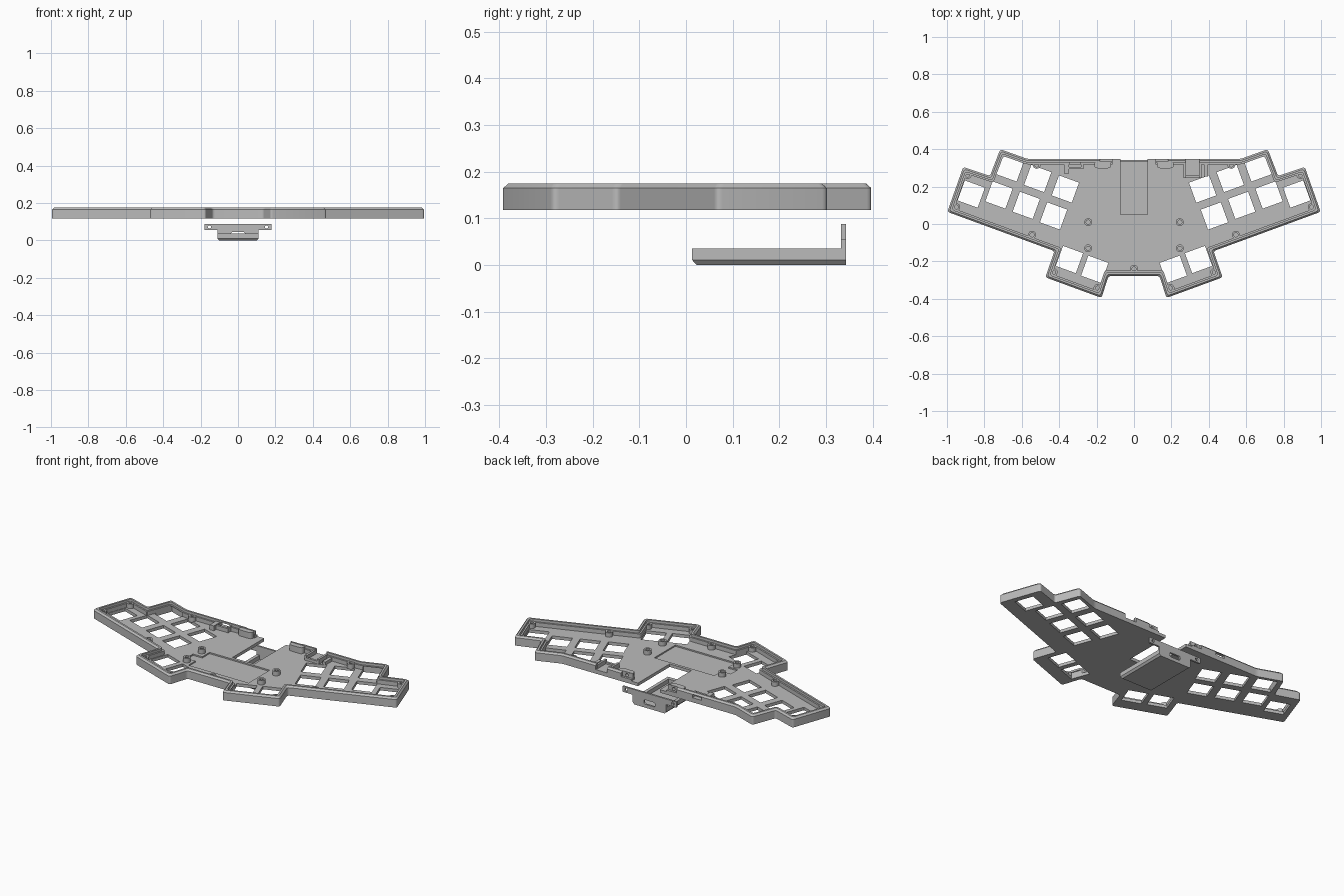
import bpy, bmesh, math
from mathutils import Vector, Matrix

if "Cube" in bpy.data.objects:
    bpy.data.objects.remove(bpy.data.objects["Cube"])

grey = bpy.data.materials.new("plain grey")
grey.use_nodes = True
grey.diffuse_color = (0.5, 0.5, 0.5, 1)
grey.node_tree.nodes["Principled BSDF"].inputs["Base Color"].default_value = (0.5, 0.5, 0.5, 1)

BASE, FLOOR, POST, RIM = 0.118, 0.136, 0.16, 0.175
TILT = math.radians(20)


def finish(bm, name):
    bmesh.ops.recalc_face_normals(bm, faces=bm.faces)
    mesh = bpy.data.meshes.new(name)
    bm.to_mesh(mesh)
    bm.free()
    mesh.materials.append(grey)
    ob = bpy.data.objects.new(name, mesh)
    bpy.context.collection.objects.link(ob)
    return ob


def loft(bm, loops, along_y=False):
    """Skin a stack of (outline, height) loops and cap both ends."""
    rings = [[bm.verts.new((a, h, b) if along_y else (a, b, h)) for a, b in pts] for pts, h in loops]
    for low, high in zip(rings, rings[1:]):
        for i in range(len(low)):
            j = (i + 1) % len(low)
            bm.faces.new((low[i], low[j], high[j], high[i]))
    bm.faces.new(rings[0][::-1])
    bm.faces.new(rings[-1])


def rect(x0, x1, y0, y1):
    return [(x0, y0), (x1, y0), (x1, y1), (x0, y1)]


def circle(x, y, r, n=20):
    return [(x + r * math.cos(math.tau * i / n), y + r * math.sin(math.tau * i / n)) for i in range(n)]


def box(bm, x0, x1, y0, y1, z0, z1):
    loft(bm, [(rect(x0, x1, y0, y1), z0), (rect(x0, x1, y0, y1), z1)])


def inset(pts, d):
    """Offset a counter-clockwise outline inwards."""
    out = []
    for i, p in enumerate(pts):
        a = (Vector(p) - Vector(pts[i - 1])).normalized()
        b = (Vector(pts[(i + 1) % len(pts)]) - Vector(p)).normalized()
        na, nb = Vector((-a.y, a.x)), Vector((-b.y, b.x))
        out.append(Vector(p) + (na + nb) * d / (1 + na.dot(nb)))
    return out


def rounded(pts, r, steps=4):
    """Round the corners with short curves."""
    out = []
    for i, p in enumerate(pts):
        p = Vector(p)
        a = p + (Vector(pts[i - 1]) - p).normalized() * r
        b = p + (Vector(pts[(i + 1) % len(pts)]) - p).normalized() * r
        for k in range(steps + 1):
            t = k / steps
            out.append(a * (1 - t) ** 2 + p * 2 * t * (1 - t) + b * t * t)
    return out


def cut(ob, cutter):
    mod = ob.modifiers.new("cut", "BOOLEAN")
    mod.operation, mod.solver, mod.object = "DIFFERENCE", "EXACT", cutter
    mod.use_self = True
    bpy.context.view_layer.objects.active = ob
    bpy.ops.object.modifier_apply(modifier=mod.name)


def discard(ob):
    bpy.data.objects.remove(ob)


# Case shell: chamfered rim, inner ledge and floor in one loft
half = [(0.136, -0.278), (0.174, -0.395), (0.474, -0.285), (0.425, -0.145), (0.998, 0.065),
        (0.913, 0.305), (0.77, 0.257), (0.715, 0.4), (0.57, 0.348)]
outline = half + [(-x, y) for x, y in reversed(half)]
profile = [(0, BASE), (0, RIM - 0.01), (0.009, RIM), (0.02, RIM), (0.02, POST), (0.029, POST), (0.029, FLOOR)]
bm = bmesh.new()
loft(bm, [(rounded(inset(outline, d), 0.014), z) for d, z in profile])
case = finish(bm, "case_shell")

# Square key openings in two mirrored fans
keys = [(0.367, 0.187), (0.515, 0.243), (0.662, 0.3), (0.43, 0.043), (0.576, 0.1), (0.722, 0.155),
        (0.87, 0.16), (0.345, -0.19), (0.21, -0.242)]
bm = bmesh.new()
for x, y in keys:
    for side in (1, -1):
        turn = Matrix.Rotation(TILT * side, 2)
        centre = Vector((x * side, y))
        square = [centre + turn @ Vector(c) for c in rect(-0.057, 0.057, -0.057, 0.057)]
        loft(bm, [(square, BASE - 0.05), (square, FLOOR + 0.02)])
cutter = finish(bm, "key_cutter")
cut(case, cutter)
discard(cutter)

# Controller slot, wall gap, cover seats and port openings
for dims in [(-0.072, 0.072, 0.05, 0.4, 0.05, 0.3),
             (-0.115, 0.115, 0.3, 0.4, FLOOR, 0.3),
             (-0.182, 0.182, 0.334, 0.4, 0.145, 0.3),
             (0.275, 0.35, 0.3, 0.4, 0.142, 0.3),
             (-0.345, -0.285, 0.3, 0.4, 0.145, 0.165),
             (-0.21, 0.185, -0.165, 0.033, FLOOR - 0.008, 0.2),
             (-0.27, -0.2, -0.1, -0.035, FLOOR - 0.008, 0.2)]:
    bm = bmesh.new()
    box(bm, *dims)
    cutter = finish(bm, "slot_cutter")
    cut(case, cutter)
    discard(cutter)

# Hollow screw posts
posts = [(0.89, 0.262), (0.95, 0.09), (0.52, 0.316), (0.545, -0.058), (0.43, -0.257),
         (0.195, -0.343), (0.245, 0.01), (0.245, -0.13)]
bm = bmesh.new()
for x, y in posts + [(-x, y) for x, y in posts] + [(0, -0.24)]:
    loft(bm, [(circle(x, y, 0.021), FLOOR - 0.004), (circle(x, y, 0.021), POST + 0.002),
              (circle(x, y, 0.011), POST + 0.002), (circle(x, y, 0.011), FLOOR + 0.002)])
finish(bm, "screw_posts")

# Cover screw bosses behind the back wall
bm = bmesh.new()
for s in (1, -1):
    boss = rounded(rect(0.122 * s, 0.212 * s, 0.298, 0.335), 0.017)
    loft(bm, [(boss, FLOOR - 0.004), (boss, 0.172)])
bosses = finish(bm, "cover_bosses")

# Port brackets on the back wall
bm = bmesh.new()
box(bm, 0.265, 0.36, 0.245, 0.335, FLOOR - 0.004, 0.142)
for x0, x1, y0, y1, z1 in [(0.265, 0.278, 0.245, 0.335, 0.165), (0.347, 0.36, 0.245, 0.335, 0.165),
                           (0.265, 0.36, 0.245, 0.258, 0.152), (0.375, 0.395, 0.255, 0.335, 0.155),
                           (-0.375, -0.348, 0.27, 0.335, 0.165), (-0.348, -0.27, 0.293, 0.306, 0.16),
                           (-0.283, -0.27, 0.3, 0.335, 0.165)]:
    box(bm, x0, x1, y0, y1, FLOOR - 0.004, z1)
finish(bm, "port_brackets")

# Controller tray below the case, chamfered underneath
bm = bmesh.new()
loft(bm, [(rect(-0.1, 0.1, 0.023, 0.343), 0), (rect(-0.11, 0.11, 0.013, 0.343), 0.011),
          (rect(-0.11, 0.11, 0.013, 0.343), 0.036), (rect(-0.09, 0.09, 0.035, 0.332), 0.036),
          (rect(-0.09, 0.09, 0.035, 0.332), 0.012)])
tray = finish(bm, "controller_tray")

# Upright mounting tab on the tray
tee = [(-0.11, 0.036), (0.11, 0.036), (0.11, 0.055), (0.178, 0.055),
       (0.178, 0.088), (-0.178, 0.088), (-0.178, 0.055), (-0.11, 0.055)]
bm = bmesh.new()
loft(bm, [(tee, 0.332), (tee, 0.343)], along_y=True)
tab = finish(bm, "mounting_tab")

# Cable slot through tray and tab, and screw holes
bm = bmesh.new()
slot = rounded(rect(-0.037, 0.037, 0.02, 0.046), 0.011)
loft(bm, [(slot, 0.325), (slot, 0.36)], along_y=True)
cutter = finish(bm, "cable_cutter")
cut(tray, cutter)
cut(tab, cutter)
discard(cutter)

bm = bmesh.new()
for x in (-0.153, 0.153):
    for z in (0.072, 0.157):
        hole = circle(x, z, 0.009, 16)
        loft(bm, [(hole, 0.31), (hole, 0.36)], along_y=True)
cutter = finish(bm, "screw_cutter")
cut(tab, cutter)
cut(bosses, cutter)
cut(case, cutter)
discard(cutter)

# Smooth the rounded corners while keeping hard edges
bpy.ops.object.select_all(action="DESELECT")
for ob in bpy.context.collection.objects:
    if ob.type == "MESH":
        ob.select_set(True)
        bpy.context.view_layer.objects.active = ob
bpy.ops.object.shade_smooth_by_angle(angle=math.radians(30))
